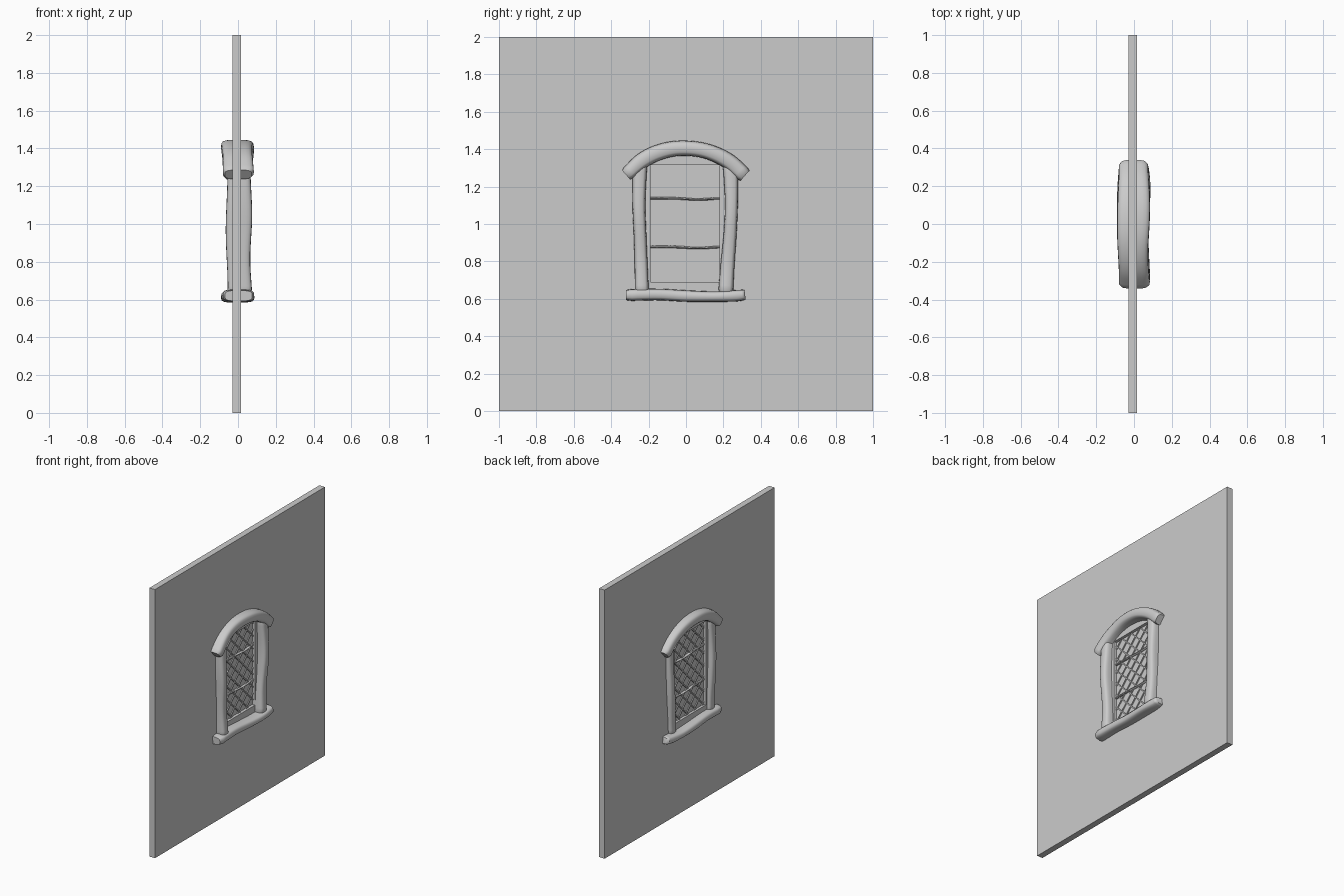
import bpy, bmesh, math
from mathutils import Vector

if "Cube" in bpy.data.objects:
    bpy.data.objects.remove(bpy.data.objects["Cube"])

grey = bpy.data.materials.new("plain grey")
grey.use_nodes = True
GREY = (0.6, 0.6, 0.6, 1)
grey.diffuse_color = GREY
grey.node_tree.nodes["Principled BSDF"].inputs["Base Color"].default_value = GREY


def finish(name, bm, smooth=False):
    bmesh.ops.recalc_face_normals(bm, faces=bm.faces)
    mesh = bpy.data.meshes.new(name)
    bm.to_mesh(mesh)
    bm.free()
    mesh.materials.append(grey)
    obj = bpy.data.objects.new(name, mesh)
    bpy.context.collection.objects.link(obj)
    if smooth:
        bpy.ops.object.select_all(action='DESELECT')
        obj.select_set(True)
        bpy.context.view_layer.objects.active = obj
        bpy.ops.object.shade_smooth_by_angle(angle=math.radians(45))
    return obj


def spline(points, t):
    """Catmull-Rom point along the list, t from 0 to 1."""
    pts = [Vector(p) for p in points]
    s = t * (len(pts) - 1)
    i = min(int(s), len(pts) - 2)
    f = s - i
    b, c = pts[i], pts[i + 1]
    a = pts[i - 1] if i else 2 * b - c
    d = pts[i + 2] if i + 2 < len(pts) else 2 * c - b
    return b + (c - a) * f / 2 + (a * 2 - b * 5 + c * 4 - d) * f * f / 2 \
        + (b * 3 - a - c * 3 + d) * f ** 3 / 2


def timber(name, points, front, back, wobble=0.005, steps=28, sides=20, square=0.55):
    """Hand-hewn beam swept through (y, z, thickness) points."""
    bm = bmesh.new()
    rings = []
    for k in range(steps + 1):
        t = k / steps
        y, z, w = spline(points, t)
        ahead, behind = spline(points, min(t + .01, 1)), spline(points, max(t - .01, 0))
        ty, tz = (ahead - behind).xy.normalized()
        # the ends are slightly rounded over
        end = 0.86 if k in (0, steps) else 1
        x0 = back + wobble * math.sin(7 * t + 1)
        x1 = front + wobble * math.sin(9 * t + 2)
        ring = []
        for j in range(sides):
            a = math.tau * j / sides
            u = math.copysign(abs(math.cos(a)) ** square, math.cos(a)) * end
            v = math.copysign(abs(math.sin(a)) ** square, math.sin(a)) * end * w / 2
            ring.append(bm.verts.new(((x0 + x1) / 2 + u * (x1 - x0) / 2,
                                      y - tz * v, z + ty * v)))
        rings.append(ring)
    for r, s in zip(rings, rings[1:]):
        for j in range(sides):
            n = (j + 1) % sides
            bm.faces.new((r[j], r[n], s[n], s[j]))
    bm.faces.new(rings[0])
    bm.faces.new(rings[-1])
    return finish(name, bm, True)


def bar(bm, p, q, width, x0, x1):
    """Straight square bar between two (y, z) points."""
    p, q = Vector(p), Vector(q)
    d = (q - p).normalized() * width / 2
    n = Vector((-d.y, d.x))
    lo, hi = [[bm.verts.new((x, *c)) for c in (p + n, q + n, q - n, p - n)] for x in (x0, x1)]
    bm.faces.new(lo)
    bm.faces.new(hi)
    for i in range(4):
        j = (i + 1) % 4
        bm.faces.new((lo[i], lo[j], hi[j], hi[i]))


# Wall slab with a rectangular opening
X0, X1 = -0.03, 0.016
Y0, Y1, Z0, Z1 = -0.19, 0.18, 0.69, 1.315
bm = bmesh.new()


def loop(x, y0, y1, z0, z1):
    return [bm.verts.new((x, y, z)) for y, z in ((y0, z0), (y1, z0), (y1, z1), (y0, z1))]


loops = [loop(X0, -1, 1, 0, 2), loop(X1, -1, 1, 0, 2),
         loop(X1, Y0, Y1, Z0, Z1), loop(X0, Y0, Y1, Z0, Z1)]
for a, b in zip(loops, loops[1:] + loops[:1]):
    for i in range(4):
        j = (i + 1) % 4
        bm.faces.new((a[i], a[j], b[j], b[i]))
finish("wall", bm)

# Glass pane
MID = -0.008
bm = bmesh.new()
bar(bm, (Y0, (Z0 + Z1) / 2), (Y1, (Z0 + Z1) / 2), Z1 - Z0, MID - 0.002, MID + 0.002)
finish("glass_pane", bm)

# Diamond lattice, clipped to the opening
bm = bmesh.new()
STEP = 0.095
for slope in (1, -1):
    for k in range(-12, 13):
        c = (0.81 if slope < 0 else 0.69) - (0.19 if slope < 0 else 0) + k * STEP
        # line z = slope * y + c
        ya, yb = sorted(((Z0 - c) * slope, (Z1 - c) * slope))
        ya, yb = max(ya, Y0), min(yb, Y1)
        if yb - ya > 0.01:
            bar(bm, (ya, slope * ya + c), (yb, slope * yb + c), 0.008, MID - 0.009, MID + 0.009)
finish("diamond_lattice", bm)

# Horizontal glazing bars
for name, z in (("upper_glazing_bar", 1.135), ("lower_glazing_bar", 0.875)):
    timber(name, [(Y0, z + .003, .014), (-0.05, z + .002, .014), (.06, z - .004, .012),
                  (Y1, z + .002, .014)], MID + 0.016, MID - 0.016, 0.001, 12, 8, 0.8)

# Side posts, sill and arched lintel
timber("right_post", [(-.236, .63, .075), (-.24, .78, .07), (-.246, .95, .068),
                      (-.252, 1.12, .07), (-.246, 1.34, .08)], 0.07, -0.06)
timber("left_post", [(.212, .63, .08), (.222, .78, .075), (.236, .95, .07),
                     (.243, 1.12, .07), (.238, 1.34, .085)], 0.07, -0.06)
timber("sill", [(-.32, .62, .064), (-.15, .623, .062), (0, .615, .062),
                (.15, .612, .056), (.26, .616, .062), (.316, .622, .056)], 0.082, -0.085)
timber("arched_lintel", [(-.32, 1.262, .075), (-.235, 1.338, .085), (-.14, 1.385, .085),
                         (-.03, 1.405, .082), (.1, 1.392, .082), (.22, 1.34, .085),
                         (.315, 1.258, .085)], 0.08, -0.085, steps=40)
